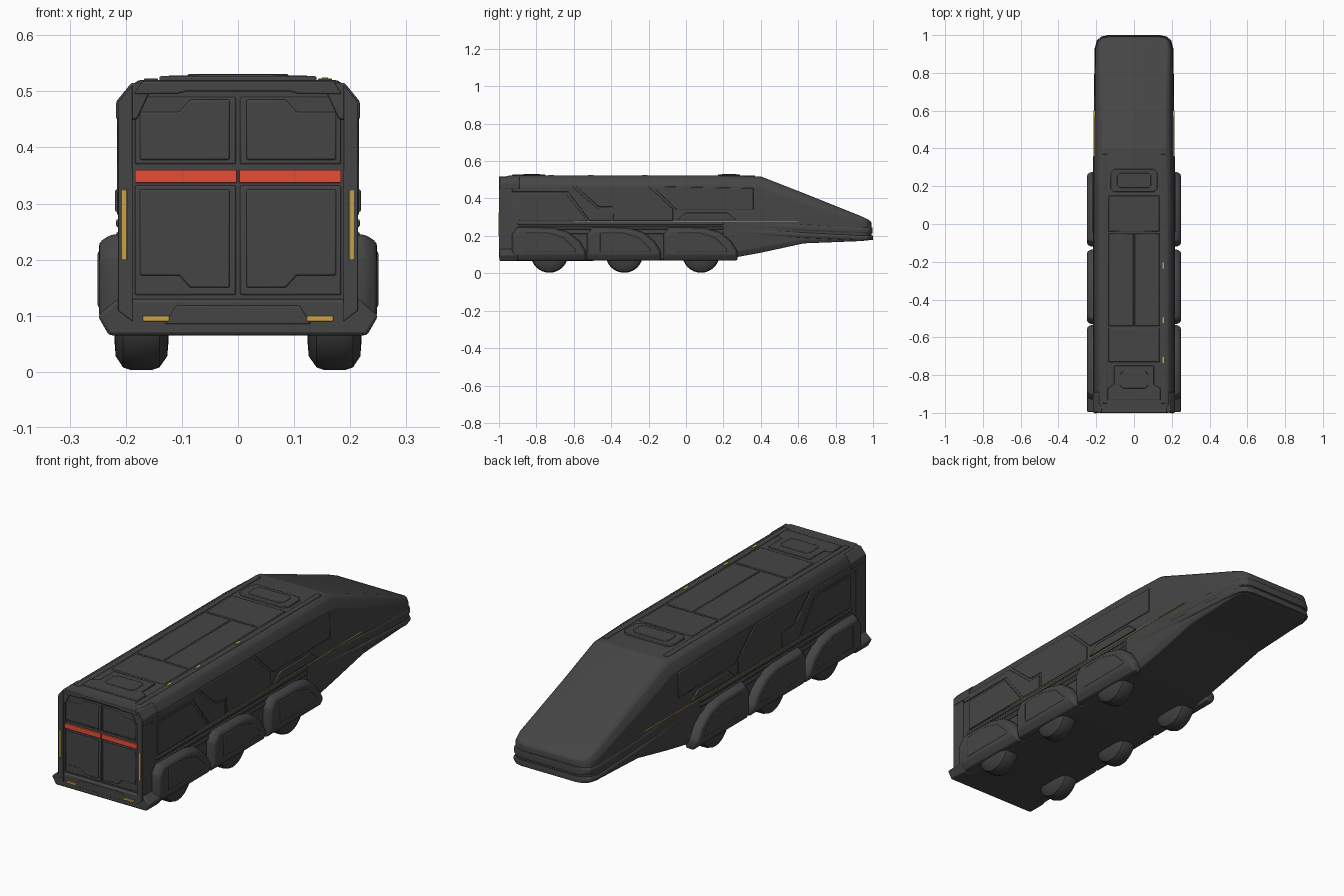
import bpy, bmesh, math

cube = bpy.data.objects.get("Cube")
if cube:
    bpy.data.objects.remove(cube, do_unlink=True)


def material(name, rgb):
    m = bpy.data.materials.new(name)
    m.use_nodes = True
    m.diffuse_color = (*rgb, 1)
    node = m.node_tree.nodes["Principled BSDF"]
    node.inputs["Base Color"].default_value = (*rgb, 1)
    node.inputs["Roughness"].default_value = 0.7
    return m


HULL = material("charcoal hull", (0.06, 0.06, 0.06))
TYRE = material("black rubber", (0.05, 0.05, 0.05))
RED = material("red stripe", (0.8, 0.075, 0.04))
AMBER = material("amber lamp", (0.6, 0.36, 0.06))


def finish(name, bm, mat, bevel=0.0, mirror=False, segments=2):
    """Turn a bmesh into a named, bevelled and optionally mirrored object."""
    bmesh.ops.recalc_face_normals(bm, faces=bm.faces)
    mesh = bpy.data.meshes.new(name)
    bm.to_mesh(mesh)
    bm.free()
    mesh.materials.append(mat)
    ob = bpy.data.objects.new(name, mesh)
    bpy.context.collection.objects.link(ob)
    if bevel:
        b = ob.modifiers.new("soft edges", "BEVEL")
        b.width, b.segments = bevel, segments
        b.limit_method, b.angle_limit = "ANGLE", math.radians(20)
    if mirror:
        ob.modifiers.new("other side", "MIRROR")
    bpy.ops.object.select_all(action="DESELECT")
    ob.select_set(True)
    bpy.context.view_layer.objects.active = ob
    bpy.ops.object.shade_smooth_by_angle(angle=math.radians(35))
    return ob


def skin(bm, rings):
    """Join successive rings of equal length and cap both ends."""
    rows = [[bm.verts.new(p) for p in ring] for ring in rings]
    n = len(rows[0])
    for a, b in zip(rows, rows[1:]):
        for i in range(n):
            bm.faces.new((a[i], a[(i + 1) % n], b[(i + 1) % n], b[i]))
    bm.faces.new(rows[0])
    bm.faces.new(rows[-1])


def plate(name, axis, outline, near, far, mat=HULL, bevel=0.003, mirror=False):
    """Extrude a flat outline along x, y or z between two depths."""
    bm = bmesh.new()
    place = {"x": lambda p, d: (d, p[0], p[1]),
             "y": lambda p, d: (p[0], d, p[1]),
             "z": lambda p, d: (p[0], p[1], d)}[axis]
    skin(bm, [[place(p, d) for p in outline] for d in (near, far)])
    return finish(name, bm, mat, bevel, mirror)


def rect(a0, a1, b0, b1, cut=0.0):
    if not cut:
        return [(a0, b0), (a1, b0), (a1, b1), (a0, b1)]
    return [(a0 + cut, b0), (a1 - cut, b0), (a1, b0 + cut), (a1, b1 - cut),
            (a1 - cut, b1), (a0 + cut, b1), (a0, b1 - cut), (a0, b0 + cut)]


def hull_loft(name, stations, bevel):
    """Stations: y, half width, bottom, top, top chamfer height, bottom chamfer."""
    bm = bmesh.new()
    rings = []
    for y, w, lo, hi, c, d in stations:
        half = [(w - d * 0.5, lo), (w, lo + d), (w, hi - c),
                (w - c * 0.35, hi - c * 0.25), (w - c * 0.7, hi)]
        rings.append([(x, y, z) for x, z in half]
                     + [(-x, y, z) for x, z in reversed(half)])
    skin(bm, rings)
    return finish(name, bm, HULL, bevel)


# Main hull with long sloping nose
hull_loft("hull", [
    (-0.985, 0.205, 0.07, 0.515, 0.05, 0.03),
    (-0.95, 0.212, 0.065, 0.52, 0.05, 0.03),
    (0.18, 0.212, 0.07, 0.52, 0.05, 0.03),
    (0.40, 0.21, 0.11, 0.518, 0.06, 0.03),
    (0.63, 0.207, 0.16, 0.428, 0.055, 0.02),
    (0.93, 0.203, 0.172, 0.308, 0.035, 0.015),
    (0.965, 0.192, 0.175, 0.292, 0.025, 0.015),
    (0.985, 0.17, 0.178, 0.28, 0.02, 0.015),
    (0.992, 0.14, 0.182, 0.27, 0.02, 0.015)], 0.012)

# Ridged bands wrapping the nose
for name, base, height, grow in (("nose_lower_band", 0.177, 0.026, 0.0),
                                 ("nose_upper_band", 0.212, 0.034, -0.002)):
    hull_loft(name, [
        (0.22, 0.211 + grow, base + 0.035, base + height + 0.045, 0.01, 0.01),
        (0.65, 0.213 + grow, base + 0.012, base + height + 0.014, 0.01, 0.01),
        (0.93, 0.208 + grow, base, base + height, 0.01, 0.01),
        (0.972, 0.197 + grow, base, base + height, 0.01, 0.01),
        (0.992, 0.174 + grow, base, base + height, 0.01, 0.01),
        (1.0 + grow, 0.14, base, base + height, 0.01, 0.01)], 0.005)

# Wheels and swept fenders
for i, y in enumerate((-0.73, -0.33, 0.08), 1):
    bm = bmesh.new()
    profile = [(0.124, 0.05), (0.126, 0.075), (0.14, 0.095), (0.155, 0.1),
               (0.19, 0.1), (0.205, 0.095), (0.218, 0.075), (0.22, 0.05)]
    turns = [2 * math.pi * k / 32 for k in range(32)]
    skin(bm, [[(x, y + r * math.cos(t), 0.103 + r * math.sin(t)) for t in turns]
              for x, r in profile])
    finish(f"wheel_pair_{i}", bm, TYRE, mirror=True)

    arch = [(-0.2, 0.07), (-0.2, 0.21), (-0.17, 0.248), (0.02, 0.245),
            (0.1, 0.222), (0.16, 0.175), (0.195, 0.12), (0.195, 0.07)]
    bm = bmesh.new()
    rings = []
    for x, sy, top, base in ((0.19, 1.0, 1.0, 0.062), (0.228, 1.0, 0.985, 0.064),
                             (0.248, 0.94, 0.93, 0.1)):
        rings.append([(x, y + py * sy, max(pz * top, base)) for py, pz in arch])
    skin(bm, rings)
    finish(f"fender_pair_{i}", bm, HULL, 0.007, True)
    plate(f"fender_cover_{i}", "x",
          [(y - 0.13, 0.115), (y - 0.13, 0.215), (y + 0.0, 0.215),
           (y + 0.08, 0.19), (y + 0.14, 0.13), (y + 0.14, 0.115)],
          0.24, 0.25, bevel=0.004, mirror=True)

# Rounded wedge ahead of the last fender and intake above it
plate("fender_brow", "x", [(-0.05, 0.285), (0.0, 0.325), (0.22, 0.325),
                           (0.27, 0.285)], 0.2, 0.219, mirror=True)
plate("side_sill", "x", rect(-0.95, 0.2, 0.075, 0.12), 0.19, 0.217, mirror=True)

# Side body panels, separated by narrow seams
side_panels = {
    "side_window_panel": [(-0.89, 0.28), (-0.89, 0.425), (-0.64, 0.425),
                          (-0.53, 0.283), (-0.53, 0.28)],
    "side_rear_panel": [(-0.93, 0.435), (-0.93, 0.465), (-0.61, 0.465),
                        (-0.47, 0.345), (-0.4, 0.345), (-0.4, 0.28),
                        (-0.515, 0.28), (-0.63, 0.435)],
    "side_middle_panel": [(-0.59, 0.465), (-0.2, 0.465), (-0.07, 0.345),
                          (-0.07, 0.28), (-0.39, 0.28), (-0.39, 0.355),
                          (-0.465, 0.355)],
    "side_front_panel": [(-0.18, 0.465), (0.36, 0.455), (0.36, 0.34),
                         (-0.05, 0.34)]}
for name, outline in side_panels.items():
    plate(name, "x", outline, 0.2, 0.216, mirror=True)
for i, z in enumerate((0.21, 0.235, 0.258)):
    plate(f"side_rib_{i + 1}", "x", rect(-0.9, 0.2, z, z + 0.014), 0.2, 0.217,
          mirror=True)
plate("side_trim_line", "x", rect(-0.6, 0.6, 0.2745, 0.2775), 0.2, 0.2135,
      AMBER, 0, True)

# Door end: surround, corner posts and double doors
plate("end_header", "y", [(-0.185, 0.495), (-0.11, 0.495), (-0.09, 0.5),
                          (0.09, 0.5), (0.11, 0.495), (0.185, 0.495),
                          (0.17, 0.518), (-0.17, 0.518)], -1.0, -0.94)
plate("end_post", "y", [(0.188, 0.09), (0.214, 0.11), (0.214, 0.48),
                        (0.19, 0.51), (0.188, 0.51)], -1.0, -0.93, mirror=True)
plate("end_corner_cap", "y", [(0.18, 0.45), (0.217, 0.45), (0.217, 0.482),
                              (0.19, 0.515), (0.15, 0.515)], -0.997, -0.89,
      mirror=True)
plate("end_bumper", "y", [(-0.23, 0.065), (0.23, 0.065), (0.25, 0.1),
                          (0.215, 0.13), (-0.215, 0.13), (-0.25, 0.1)],
      -0.996, -0.9, bevel=0.006)
plate("bumper_step", "y", [(-0.13, 0.085), (0.13, 0.085), (0.11, 0.118),
                           (-0.11, 0.118)], -1.0, -0.97)
plate("upper_door", "y", [(0.004, 0.37), (0.184, 0.37), (0.184, 0.47),
                          (0.175, 0.49), (0.004, 0.49)], -0.99, -0.97, mirror=True)
plate("upper_door_pad", "y", [(0.015, 0.378), (0.175, 0.378), (0.175, 0.463),
                              (0.105, 0.463), (0.085, 0.485), (0.015, 0.485)],
      -0.994, -0.97, mirror=True)
plate("lower_door", "y", rect(0.004, 0.184, 0.137, 0.332), -0.99, -0.97,
      mirror=True)
plate("lower_door_pad", "y", [(0.015, 0.15), (0.085, 0.15), (0.105, 0.172),
                              (0.175, 0.172), (0.175, 0.325), (0.015, 0.325)],
      -0.994, -0.97, mirror=True)
plate("door_stripe", "y", rect(0.002, 0.184, 0.337, 0.36), -0.996, -0.988, RED,
      0.001, True)
plate("end_side_lamp", "y", rect(0.198, 0.207, 0.2, 0.325), -1.002, -0.997, AMBER,
      0.001, True)
plate("bumper_lamp", "y", rect(0.122, 0.17, 0.09, 0.1), -1.001, -0.994, AMBER,
      0.001, True)

# Roof rails, panels and hatches
plate("roof_rail", "z", rect(0.142, 0.168, -0.95, 0.37), 0.5, 0.523, mirror=True)
plate("roof_rear_panel", "z", rect(-0.135, 0.135, -0.73, -0.55), 0.51, 0.523)
plate("roof_middle_panel", "z", rect(0.003, 0.135, -0.54, -0.05), 0.51, 0.523,
      mirror=True)
plate("roof_front_panel", "z", rect(-0.135, 0.135, -0.04, 0.15), 0.51, 0.523)
plate("roof_front_hatch", "z", rect(-0.125, 0.125, 0.17, 0.29, 0.02), 0.51, 0.528)
plate("roof_front_grip", "z", rect(-0.09, 0.09, 0.19, 0.27, 0.015), 0.515, 0.531)
plate("roof_rear_hatch", "z", [(-0.14, -0.93), (0.14, -0.93), (0.14, -0.87),
                               (0.105, -0.85), (0.105, -0.75), (-0.105, -0.75),
                               (-0.105, -0.85), (-0.14, -0.87)], 0.51, 0.527)
plate("roof_rear_grip", "z", rect(-0.075, 0.075, -0.87, -0.78, 0.015), 0.515, 0.53)
for i, y in enumerate((-0.72, -0.51, -0.22)):
    plate(f"roof_lamp_{i + 1}", "z", rect(0.15, 0.16, y - 0.015, y + 0.015),
          0.52, 0.525, AMBER, 0)
